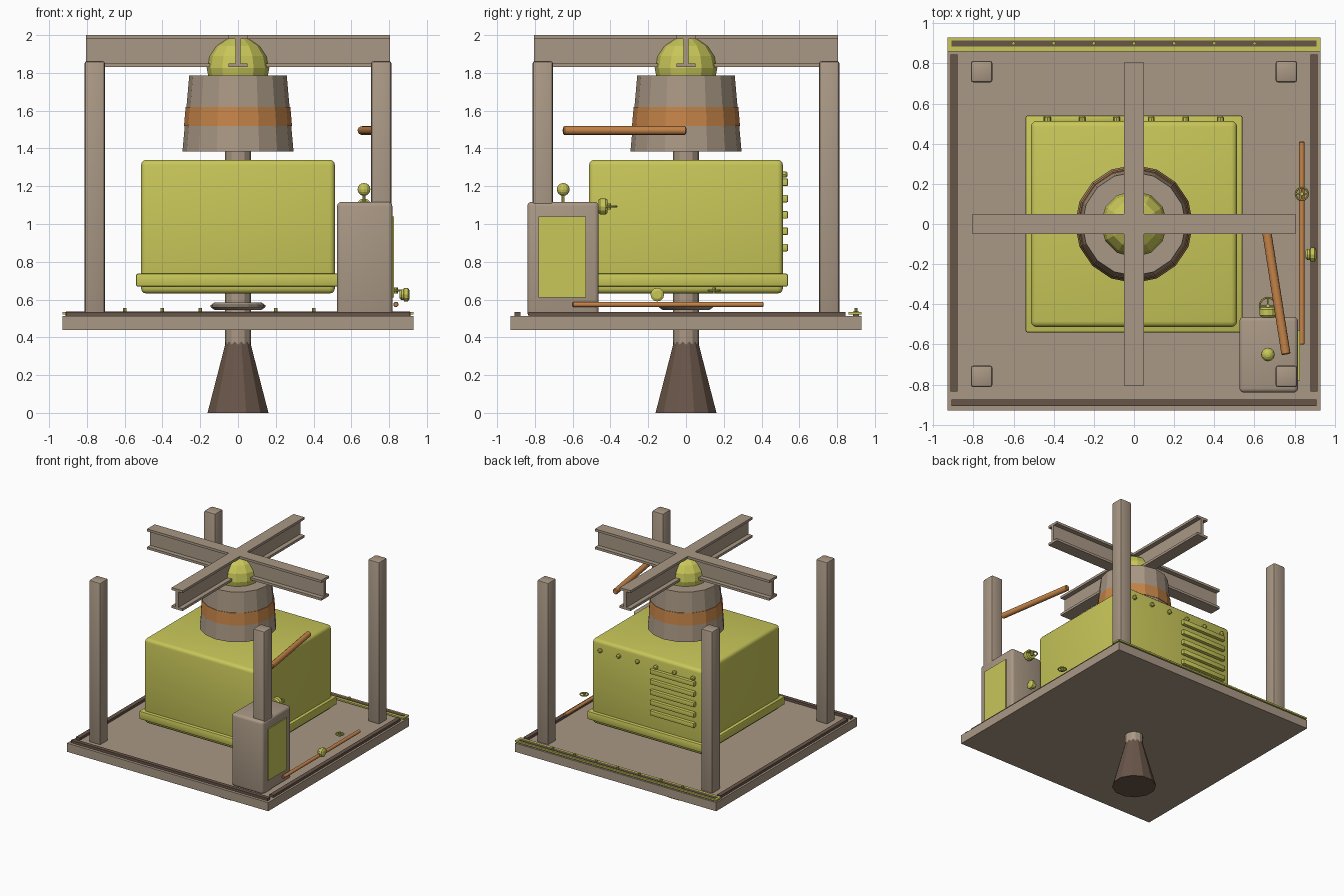
import bpy, bmesh, math
from mathutils import Vector, Matrix

if "Cube" in bpy.data.objects:
    bpy.data.objects.remove(bpy.data.objects["Cube"])


def material(name, rgb):
    m = bpy.data.materials.new(name)
    m.diffuse_color = (*rgb, 1)
    m.use_nodes = True
    m.node_tree.nodes["Principled BSDF"].inputs["Base Color"].default_value = m.diffuse_color
    return m


TAN = material("warm_grey", (0.40, 0.315, 0.235))
YELLOW = material("olive_yellow", (0.58, 0.57, 0.10))
ORANGE = material("copper_orange", (0.56, 0.23, 0.065))
BROWN = material("dark_brown", (0.14, 0.092, 0.066))


def finish(name, bm, mat, smooth=False):
    bmesh.ops.recalc_face_normals(bm, faces=bm.faces)
    me = bpy.data.meshes.new(name)
    bm.to_mesh(me)
    bm.free()
    me.materials.append(mat)
    ob = bpy.data.objects.new(name, me)
    bpy.context.collection.objects.link(ob)
    if smooth:
        bpy.ops.object.select_all(action='DESELECT')
        ob.select_set(True)
        bpy.context.view_layer.objects.active = ob
        bpy.ops.object.shade_smooth_by_angle(angle=math.radians(35))
    return ob


def box(name, x, y, z, mat, bevel=0.0, segments=2):
    """Box from (min, max) ranges, with optional rounded edges."""
    bm = bmesh.new()
    size = (x[1] - x[0], y[1] - y[0], z[1] - z[0])
    mid = ((x[0] + x[1]) / 2, (y[0] + y[1]) / 2, (z[0] + z[1]) / 2)
    bmesh.ops.create_cube(bm, size=1, matrix=Matrix.Translation(mid) @ Matrix.Diagonal((*size, 1)))
    if bevel:
        bmesh.ops.bevel(bm, geom=bm.edges[:], offset=bevel, segments=segments,
                        profile=0.5, affect='EDGES')
    return finish(name, bm, mat, bevel > 0)


def lathe(name, profile, sides, mat, start=(0, 0, 0), axis=(0, 0, 1), turn=0.0, smooth=False):
    """Turn (radius, height) points around an axis and cap both ends."""
    bm = bmesh.new()
    rot = Vector((0, 0, 1)).rotation_difference(Vector(axis)).to_matrix()
    rings = []
    for r, h in profile:
        ring = []
        for i in range(sides):
            a = 2 * math.pi * (i + turn) / sides
            ring.append(bm.verts.new(rot @ Vector((r * math.cos(a), r * math.sin(a), h)) + Vector(start)))
        rings.append(ring)
    for a, b in zip(rings, rings[1:]):
        for i in range(sides):
            j = (i + 1) % sides
            bm.faces.new((a[i], a[j], b[j], b[i]))
    bm.faces.new(rings[0][::-1])
    bm.faces.new(rings[-1])
    return finish(name, bm, mat, smooth)


def rod(name, a, b, r, mat, sides=12):
    d = Vector(b) - Vector(a)
    n = d.length
    e = r * 0.25
    return lathe(name, [(r - e, 0), (r, e), (r, n - e), (r - e, n)], sides, mat, a, d.normalized(), smooth=True)


def ball(name, loc, r, u, v, mat):
    bm = bmesh.new()
    bmesh.ops.create_uvsphere(bm, u_segments=u, v_segments=v, radius=r, matrix=Matrix.Translation(loc))
    return finish(name, bm, mat)


def handwheel(name, c, r):
    """Flat ring with a hub and two spokes."""
    bpy.ops.mesh.primitive_torus_add(location=c, major_radius=r - 0.005, minor_radius=0.005,
                                     major_segments=16, minor_segments=6)
    ring = bpy.context.object
    ring.name = name + "_ring"
    ring.data.materials.append(YELLOW)
    x, y, z = c
    lathe(name + "_hub", [(0.01, -0.015), (0.01, 0.015)], 8, YELLOW, c)
    rod(name + "_spoke_x", (x - r + .004, y, z), (x + r - .004, y, z), 0.004, YELLOW, 6)
    rod(name + "_spoke_y", (x, y - r + .004, z), (x, y + r - .004, z), 0.004, YELLOW, 6)


def ibeam(name, along_x):
    """I-section beam extruded along one horizontal axis."""
    w, t, h, b = 0.05, 0.0125, 0.02, 1.83
    half = [(w, b), (w, b + h), (t, b + h), (t, 2 - h), (w, 2 - h), (w, 2)]
    section = half + [(-p, q) for p, q in reversed(half)]
    bm = bmesh.new()
    vs = [bm.verts.new((-0.805, p, q) if along_x else (p, -0.805, q)) for p, q in section]
    out = bmesh.ops.extrude_face_region(bm, geom=[bm.faces.new(vs)])
    moved = [g for g in out["geom"] if isinstance(g, bmesh.types.BMVert)]
    bmesh.ops.translate(bm, verts=moved, vec=(1.61, 0, 0) if along_x else (0, 1.61, 0))
    return finish(name, bm, TAN)


# Platform, edge rails and corner posts
box("platform", (-0.93, 0.93), (-0.93, 0.93), (0.44, 0.512), TAN)
box("front_rail", (-0.91, 0.91), (-0.907, -0.875), (0.505, 0.533), BROWN)
for side, s in (("left", -1), ("right", 1)):
    x = sorted((s * 0.878, s * 0.913))
    box(side + "_rail", x, (-0.835, 0.845), (0.505, 0.533), BROWN)
    for end, e in (("front", -1), ("back", 1)):
        box(f"{end}_{side}_post", sorted((s * 0.705, s * 0.812)), sorted((e * 0.705, e * 0.812)),
            (0.505, 1.862), TAN, 0.012)
box("back_rail", (-0.91, 0.91), (0.883, 0.915), (0.505, 0.538), BROWN)
box("back_strip", (-0.93, 0.93), (0.86, 0.93), (0.522, 0.535), YELLOW)
for i in range(7):
    lathe(f"back_strip_pin_{i + 1}", [(0.009, 0.51), (0.009, 0.555)], 8, YELLOW, (0.2 * i - 0.6, 0.9, 0))

# Central shaft, collar and foot
lathe("shaft", [(0.068, 0.33), (0.068, 1.42)], 12, TAN)
lathe("collar", [(0.06, 0.546), (0.125, 0.546), (0.145, 0.56), (0.145, 0.57), (0.125, 0.584), (0.06, 0.584)],
      16, TAN)
lathe("foot_cone", [(0.167, 0), (0.06, 0.40)], 12, BROWN, turn=0.5)

# Housing with skirt
box("housing", (-0.513, 0.513), (-0.513, 0.513), (0.632, 1.34), YELLOW, 0.028, 3)
box("housing_skirt", (-0.54, 0.54), (-0.54, 0.54), (0.668, 0.737), YELLOW, 0.01)

# Bolts and louvres on the back
for i in range(6):
    lathe(f"back_bolt_{i + 1}", [(0.017, 0), (0.017, 0.022), (0.01, 0.03)], 8, YELLOW,
          (-0.43 + 0.172 * i, 0.508, 1.262), (0, 1, 0))
for i in range(5):
    z = 0.875 + 0.0865 * i
    box(f"louvre_{i + 1}", (-0.45, -0.04), (0.505, 0.54), (z - 0.02, z + 0.02), YELLOW, 0.006)

# Drum, band and dome
lathe("drum", [(0.294, 1.385), (0.258, 1.787)], 16, TAN)
lathe("drum_band", [(0.27, 1.52), (0.286, 1.52), (0.277, 1.62), (0.26, 1.62)], 16, ORANGE)
ball("dome", (0, 0, 1.825), 0.166, 12, 8, YELLOW)

# Crossed beams
ibeam("cross_beam", True)
ibeam("long_beam", False)

# Control cabinet
box("cabinet", (0.525, 0.817), (-0.84, -0.462), (0.51, 1.117), TAN, 0.022, 3)
box("cabinet_panel", (0.80, 0.826), (-0.78, -0.53), (0.61, 1.04), YELLOW)
ball("cabinet_ball", (0.667, -0.65, 1.183), 0.034, 12, 8, YELLOW)
lathe("cabinet_ball_stem", [(0.008, 1.10), (0.008, 1.16)], 8, YELLOW, (0.667, -0.65, 0))
lathe("cabinet_knob", [(0.032, -0.466), (0.042, -0.455), (0.042, -0.425), (0.035, -0.416)], 12, YELLOW,
      (0.667, 0, 1.093), (0, 1, 0))
handwheel("cabinet_wheel", (0.667, -0.408, 1.093), 0.046)

# Pipes and side valve
rod("low_pipe", (0.836, -0.60, 0.574), (0.836, 0.41, 0.574), 0.014, ORANGE)
rod("high_pipe", (0.655, 0, 1.495), (0.757, -0.65, 1.495), 0.023, ORANGE)
lathe("side_knob", [(0.02, 0.855), (0.028, 0.865), (0.028, 0.875), (0.036, 0.88), (0.036, 0.9), (0.022, 0.908)],
      12, YELLOW, (0, -0.152, 0.626), (1, 0, 0))
handwheel("side_wheel", (0.836, 0.15, 0.648), 0.036)
